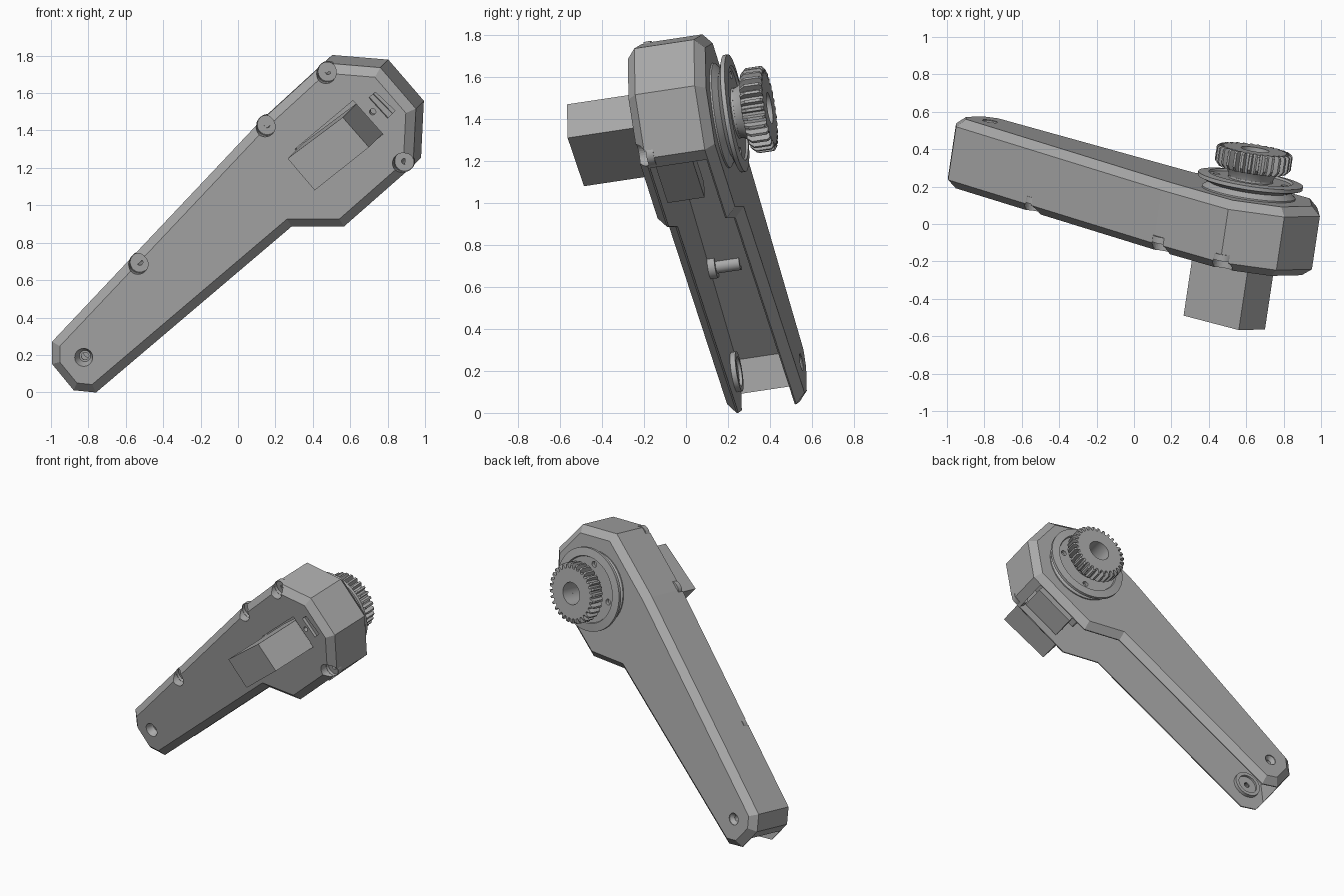
import bpy, bmesh, math
from mathutils import Matrix, Vector

if "Cube" in bpy.data.objects:
    bpy.data.objects.remove(bpy.data.objects["Cube"])

# Tilted part frame: local x, local height, depth from the front face
B, C, A = 0.15, 0.15, 0.085
N = Vector((B, 1, C)).normalized()
FRAME = Matrix(((1, 0, N.x, 0), (-B, -C, N.y, A), (0, 1, N.z, 0), (0, 0, 0, 1)))

grey = bpy.data.materials.new("grey")
grey.diffuse_color = (0.40, 0.40, 0.40, 1)
grey.use_nodes = True
grey.node_tree.nodes["Principled BSDF"].inputs["Base Color"].default_value = grey.diffuse_color


def finish(name, bm):
    bm.transform(FRAME)
    bmesh.ops.recalc_face_normals(bm, faces=bm.faces)
    me = bpy.data.meshes.new(name)
    bm.to_mesh(me)
    bm.free()
    me.materials.append(grey)
    ob = bpy.data.objects.new(name, me)
    bpy.context.collection.objects.link(ob)
    return ob


def loft(name, rings):
    """Capped skin through rings of (points, depth)."""
    bm = bmesh.new()
    loops = [[bm.verts.new((x, z, t)) for x, z in pts] for pts, t in rings]
    n = len(loops[0])
    for p, q in zip(loops, loops[1:]):
        for i in range(n):
            bm.faces.new((p[i], p[(i + 1) % n], q[(i + 1) % n], q[i]))
    bm.faces.new(loops[0])
    bm.faces.new(loops[-1])
    return finish(name, bm)


def prism(name, pts, t0, t1):
    return loft(name, [(pts, t0), (pts, t1)])


def circle(x, z, r, n=32):
    return [(x + r * math.cos(k * math.tau / n), z + r * math.sin(k * math.tau / n))
            for k in range(n)]


def lathe(name, profile, x, z, n=48):
    """Closed ring profile of (radius, depth) turned about the depth axis."""
    bm = bmesh.new()
    loops = [[bm.verts.new((px, pz, t)) for px, pz in circle(x, z, r, n)] for r, t in profile]
    for p, q in zip(loops, loops[1:] + loops[:1]):
        for i in range(n):
            bm.faces.new((p[i], p[(i + 1) % n], q[(i + 1) % n], q[i]))
    return finish(name, bm)


def cut(ob, cutter):
    m = ob.modifiers.new("cut", 'BOOLEAN')
    m.operation, m.solver, m.object = 'DIFFERENCE', 'EXACT', cutter
    bpy.context.view_layer.objects.active = ob
    bpy.ops.object.modifier_apply(modifier=m.name)
    bpy.data.objects.remove(cutter)


def inset(pts, dist):
    """Move every edge of a counter-clockwise outline inwards by its own distance."""
    n, out = len(pts), []
    lines = []
    for i in range(n):
        p, q = Vector(pts[i]), Vector(pts[(i + 1) % n])
        d = (q - p).normalized()
        lines.append((p + Vector((-d.y, d.x)) * dist[i], d))
    for i in range(n):
        (p, d), (q, e) = lines[i - 1], lines[i]
        k = (q - p).cross(e) / d.cross(e)
        out.append(tuple(p + d * k))
    return out


def smooth(ob, angle=35):
    bpy.ops.object.select_all(action='DESELECT')
    ob.select_set(True)
    bpy.context.view_layer.objects.active = ob
    bpy.ops.object.shade_smooth_by_angle(angle=math.radians(angle))


# Housing with bevelled rims
outline = [(-1, .265), (-1, .145), (-.885, .005), (-.765, -.007), (.28, .88), (.56, .88),
           (.93, 1.205), (.945, 1.51), (.755, 1.73), (.455, 1.755), (.10, 1.43)]
rim = inset(outline, [.047] * 11)
housing = loft("housing", [(rim, 0), (outline, .042), (outline, .332), (rim, .377)])

# Hollow interior, open along the lower right edges
cavity = inset(outline, [.05] + [-.1] * 5 + [.05] * 5)
cut(housing, prism("cavity_cutter", cavity, .05, .325))

# Screw seats and pivot hole
seats = [(-.535, .685), (.145, 1.42), (.47, 1.705), (.88, 1.225)]
for x, z in seats:
    cut(housing, prism("seat_cutter", circle(x, z, .054), -.1, .075))
px, pz = -.825, .187
cut(housing, prism("pivot_cutter", circle(px, pz, .052), -.1, .1))
cut(housing, prism("pivot_cutter", circle(px, pz, .04), .3, .45))

# Motor window, slot and small hole in the front face
cut(housing, prism("window_cutter", [(.305, 1.30), (.46, 1.125), (.775, 1.38), (.615, 1.56)], -.05, .1))
cut(housing, prism("slot_cutter", [(.70, 1.575), (.735, 1.605), (.84, 1.505), (.80, 1.465)], -.05, .02))
cut(housing, prism("slot_cutter", [(.72, 1.59), (.735, 1.605), (.84, 1.505), (.822, 1.487)], -.05, .035))
cut(housing, prism("pin_cutter", circle(.72, 1.50, .017, 16), -.05, .1))

# Screw posts
for x, z in seats:
    smooth(lathe("screw_post", [(.016, .2), (.033, .2), (.033, .085), (.055, .085), (.055, .05),
                                (.052, .05), (.052, .07), (.016, .07)], x, z, 32))

# Pivot rings at the narrow end
smooth(lathe("front_pivot_ring", [(.048, .0), (.052, .0), (.052, .045), (.095, .045), (.095, .075),
                                  (.07, .075), (.07, .06), (.02, .06), (.02, .05), (.03, .05)], px, pz))
smooth(lathe("back_pivot_ring", [(.04, .372), (.04, .32), (.055, .32), (.055, .31), (.02, .31),
                                 (.02, .345)], px, pz))

# Motor block through the front, and the bracket in the opening
prism("motor_block", [(.315, 1.30), (.46, 1.13), (.75, 1.36), (.61, 1.52)], -.34, .2)
prism("motor_bracket", [(.62, .99), (.84, 1.18), (.78, 1.25), (.56, 1.06)], .07, .25)

# Grooved pulley behind the wide end
cx, cz = .557, 1.362
pulley = lathe("pulley", [(.07, .36), (.25, .36), (.25, .385), (.215, .41), (.28, .435), (.28, .455),
                          (.225, .462), (.22, .45), (.12, .45), (.12, .46), (.07, .46)], cx, cz, 64)
for k in range(4):
    a = math.radians(10 + 90 * k)
    cut(pulley, prism("screw_hole_cutter", circle(cx + .185 * math.cos(a), cz + .185 * math.sin(a),
                                                  .02, 16), .425, .5))
smooth(pulley)

# Flared hub below the gear
smooth(lathe("gear_hub", [(.075, .45), (.115, .45), (.125, .48), (.165, .525), (.075, .525)], cx, cz))

# Spur gear with a bore
TEETH = 30


def gear_ring(root, tip):
    pts = []
    for k in range(TEETH):
        for f, r in ((-.32, root), (-.16, tip), (.16, tip), (.32, root)):
            a = (k + f) * math.tau / TEETH
            pts.append((cx + r * math.cos(a), cz + r * math.sin(a)))
    return pts


gear = loft("gear", [(gear_ring(.165, .18), .505), (gear_ring(.172, .203), .53),
                     (gear_ring(.172, .203), .605), (gear_ring(.168, .19), .615)])
cut(gear, prism("bore_cutter", circle(cx, cz, .075, 40), .4, .7))
smooth(gear, 20)
